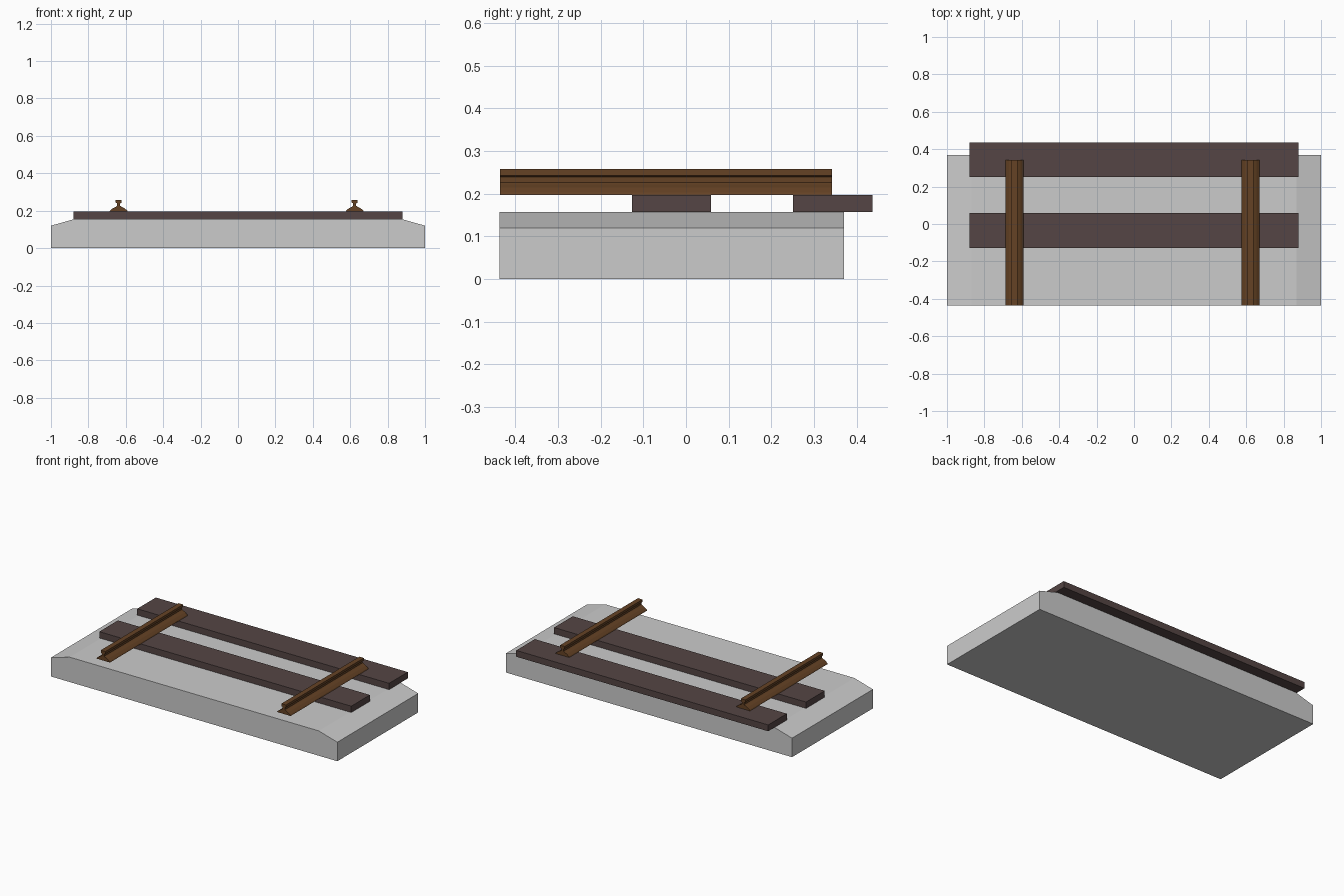
import bpy, bmesh

if "Cube" in bpy.data.objects:
    bpy.data.objects.remove(bpy.data.objects["Cube"])


def material(name, rgb):
    m = bpy.data.materials.new(name)
    m.diffuse_color = (*rgb, 1)
    m.use_nodes = True
    m.node_tree.nodes["Principled BSDF"].inputs["Base Color"].default_value = m.diffuse_color
    return m


def extrude_profile(name, profile, y0, y1, mat=None, x=0):
    """Extrude a closed (x, z) outline along y."""
    bm = bmesh.new()
    face = bm.faces.new([bm.verts.new((px, y0, pz)) for px, pz in profile])
    ret = bmesh.ops.extrude_face_region(bm, geom=[face])
    verts = [v for v in ret["geom"] if isinstance(v, bmesh.types.BMVert)]
    bmesh.ops.translate(bm, verts=verts, vec=(0, y1 - y0, 0))
    bmesh.ops.recalc_face_normals(bm, faces=bm.faces)
    mesh = bpy.data.meshes.new(name)
    bm.to_mesh(mesh)
    bm.free()
    obj = bpy.data.objects.new(name, mesh)
    obj.location.x = x
    if mat:
        mesh.materials.append(mat)
    bpy.context.collection.objects.link(obj)
    return obj


def mirrored(half):
    """Close a right-hand half outline by mirroring it across x = 0."""
    return half + [(-px, pz) for px, pz in reversed(half)]


wood = material("sleeper_wood", (0.09, 0.06, 0.058))
rust = material("rail_rust", (0.13, 0.055, 0.018))

# Ballast bed with sloping shoulders
extrude_profile("ballast_bed", mirrored([(1, 0), (1, 0.12), (0.87, 0.157)]),
                -0.437, 0.37)

# Two sleepers, the rear one overhanging the bed
for name, y0, y1 in (("front_sleeper", -0.127, 0.059), ("rear_sleeper", 0.251, 0.437)):
    extrude_profile(name, mirrored([(0.88, 0.157), (0.88, 0.197)]), y0, y1, wood)

# Rails: flared foot, narrow web and square head
rail = mirrored([(0.048, 0.197), (0.044, 0.203), (0.030, 0.214), (0.014, 0.222),
                 (0.008, 0.226), (0.008, 0.239), (0.016, 0.243), (0.016, 0.258)])
for name, x in (("left_rail", -0.638), ("right_rail", 0.624)):
    extrude_profile(name, rail, -0.435, 0.342, rust, x)
